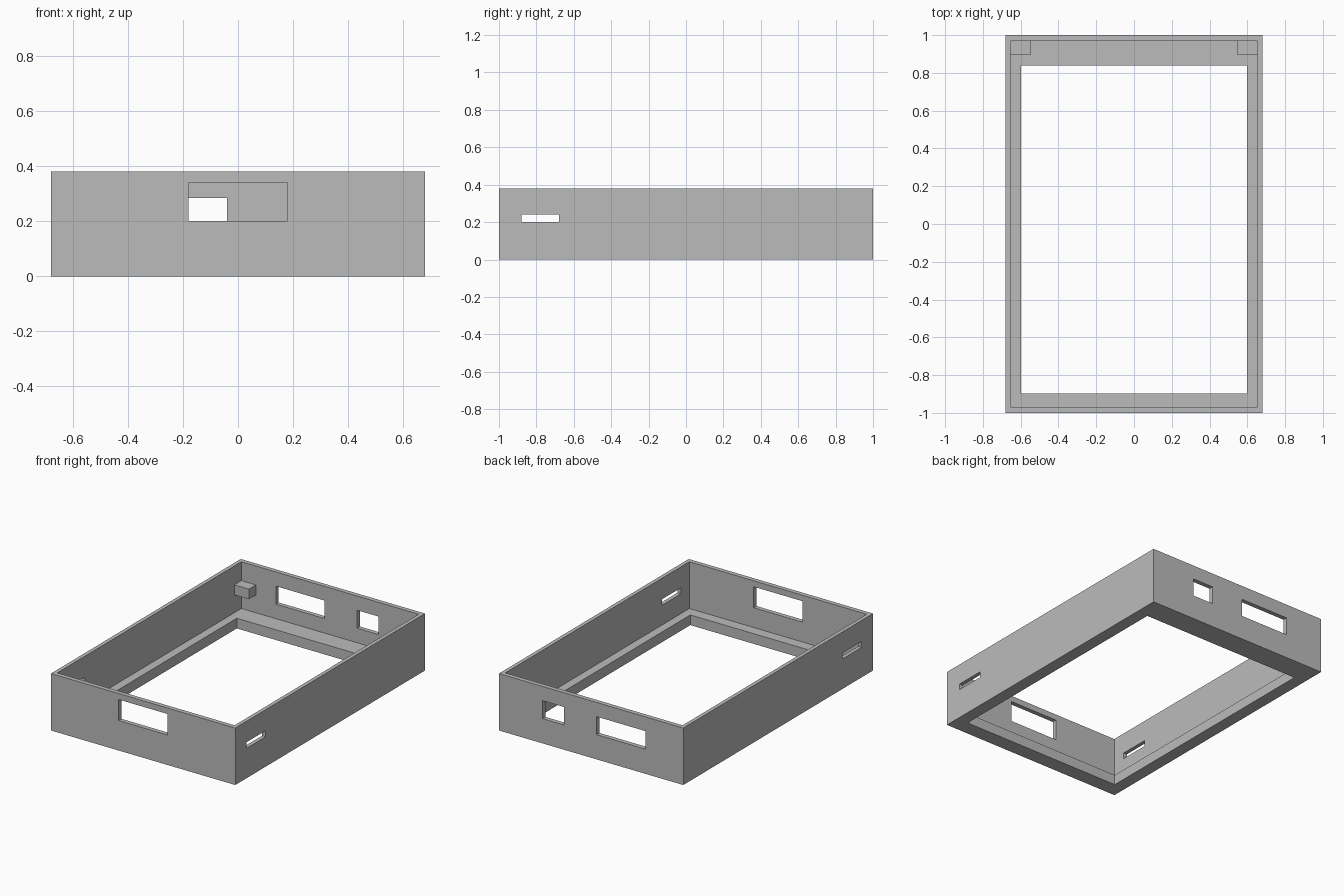
import bpy

default = bpy.data.objects.get("Cube")
if default:
    bpy.data.objects.remove(default, do_unlink=True)

# Main dimensions
HALF_X, HALF_Y, HEIGHT = 0.68, 1.0, 0.38
INNER_X, INNER_Y = 0.654, 0.97
LEDGE_TOP = 0.068

grey = bpy.data.materials.new("plain grey")
grey.use_nodes = True
colour = (0.5, 0.5, 0.5, 1)
grey.diffuse_color = colour
grey.node_tree.nodes["Principled BSDF"].inputs["Base Color"].default_value = colour


def box(name, x, y, z):
    """Box spanning the given (low, high) ranges."""
    spans = (x, y, z)
    bpy.ops.mesh.primitive_cube_add(size=1, location=[(a + b) / 2 for a, b in spans])
    obj = bpy.context.object
    obj.name = name
    obj.scale = [b - a for a, b in spans]
    bpy.ops.object.transform_apply(location=False, rotation=False, scale=True)
    obj.data.materials.append(grey)
    return obj


def cut(target, x, y, z):
    """Subtract a box from the target and discard the cutter."""
    cutter = box("cutter", x, y, z)
    cutter.hide_render = True
    mod = target.modifiers.new("opening", "BOOLEAN")
    mod.operation = "DIFFERENCE"
    mod.solver = "EXACT"
    mod.object = cutter
    bpy.context.view_layer.objects.active = target
    bpy.ops.object.modifier_apply(modifier=mod.name)
    bpy.data.objects.remove(cutter, do_unlink=True)


# Open tray with a ledge around the floor opening
case = box("case_frame", (-HALF_X, HALF_X), (-HALF_Y, HALF_Y), (0, HEIGHT))
cut(case, (-INNER_X, INNER_X), (-INNER_Y, INNER_Y), (LEDGE_TOP, 0.5))
cut(case, (-0.597, 0.597), (-0.898, 0.84), (-0.1, 0.2))

# Front window, two back windows, one slot through both sides
cut(case, (-0.18, 0.18), (-1.1, -0.9), (0.2, 0.34))
cut(case, (-0.4, -0.04), (0.9, 1.1), (0.165, 0.285))
cut(case, (0.2, 0.357), (0.9, 1.1), (0.165, 0.285))
cut(case, (-0.8, 0.8), (-0.88, -0.68), (0.2, 0.24))

# Support blocks in the two back corners
for side, sign in (("left", 1), ("right", -1)):
    span = sorted((sign * 0.547, sign * (INNER_X + 0.005)))
    box(side + "_corner_block", span, (0.896, INNER_Y + 0.005), (0.187, 0.254))
